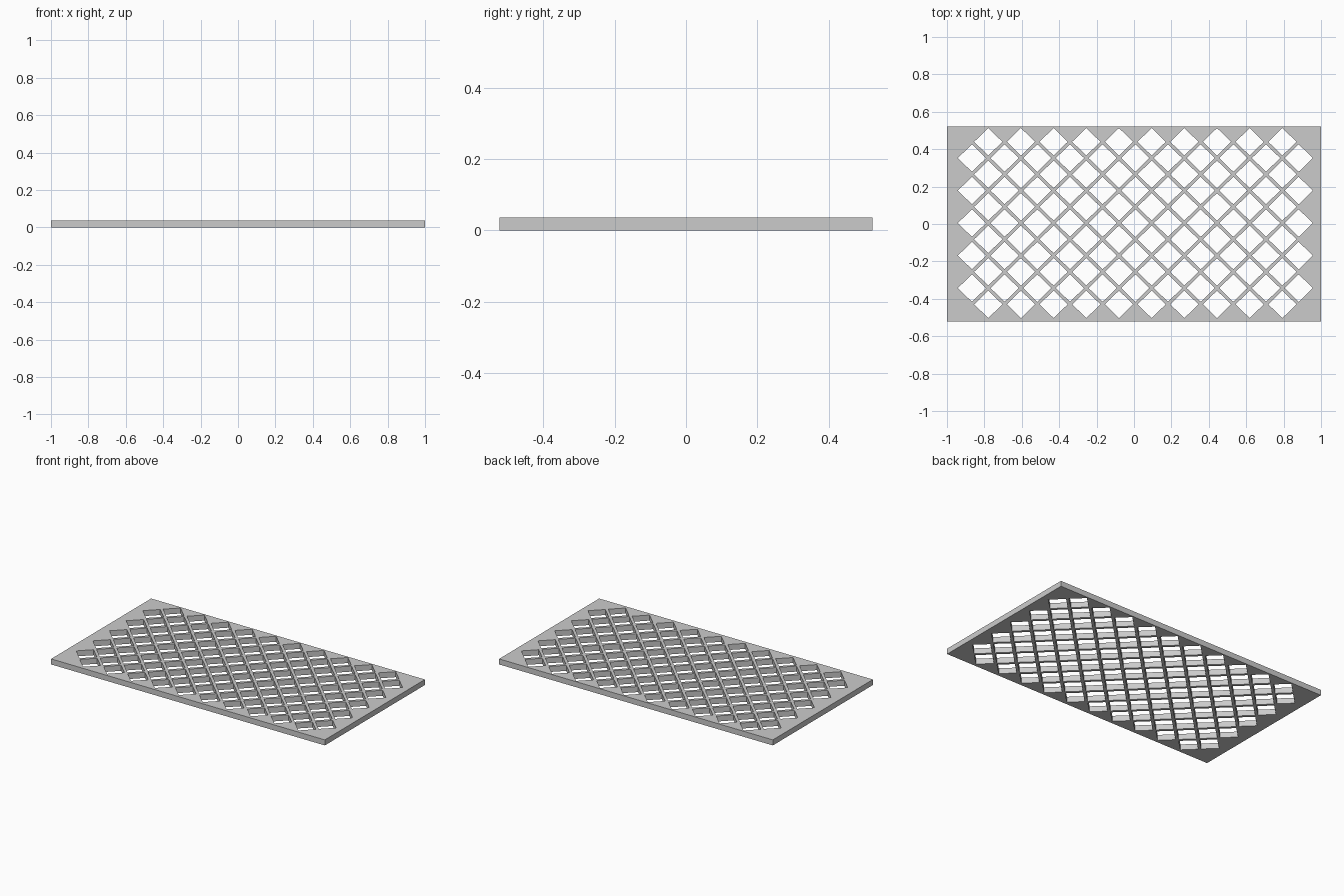
import bpy, bmesh

if "Cube" in bpy.data.objects:
    bpy.data.objects.remove(bpy.data.objects["Cube"])

W, D, H = 2.0, 1.044, 0.0365        # plate size
PX, PY = 0.1747, 0.1738             # hole pitch
HX, HY = 0.0755, 0.0735             # half diagonals of a hole
CX, CY = 0.007, 0.005               # pattern centre


def add_prism(bm, outline, z0, z1):
    low = [bm.verts.new((x, y, z0)) for x, y in outline]
    top = [bm.verts.new((x, y, z1)) for x, y in outline]
    bm.faces.new(low[::-1])
    bm.faces.new(top)
    n = len(outline)
    for i in range(n):
        j = (i + 1) % n
        bm.faces.new((low[i], low[j], top[j], top[i]))


def make_object(name, bm):
    mesh = bpy.data.meshes.new(name)
    bm.to_mesh(mesh)
    bm.free()
    obj = bpy.data.objects.new(name, mesh)
    bpy.context.collection.objects.link(obj)
    return obj


# Flat rectangular plate
bm = bmesh.new()
add_prism(bm, [(-W/2, -D/2), (W/2, -D/2), (W/2, D/2), (-W/2, D/2)], 0, H)
plate = make_object("lattice_plate", bm)

# Diamond holes: alternating rows of 10 and 11
bm = bmesh.new()
for row in range(11):
    count = 10 if row % 2 == 0 else 11
    y = CY + (row - 5) * PY / 2
    for i in range(count):
        x = CX + (i - (count - 1) / 2) * PX
        add_prism(bm, [(x + HX, y), (x, y + HY), (x - HX, y), (x, y - HY)], -0.05, H + 0.05)
cutter = make_object("hole_cutter", bm)
cutter.hide_render = True

# Cut the holes, then drop the cutter
mod = plate.modifiers.new("holes", 'BOOLEAN')
mod.operation = 'DIFFERENCE'
mod.solver = 'EXACT'
mod.object = cutter
bpy.context.view_layer.objects.active = plate
bpy.ops.object.modifier_apply(modifier=mod.name)
bpy.data.objects.remove(cutter)
